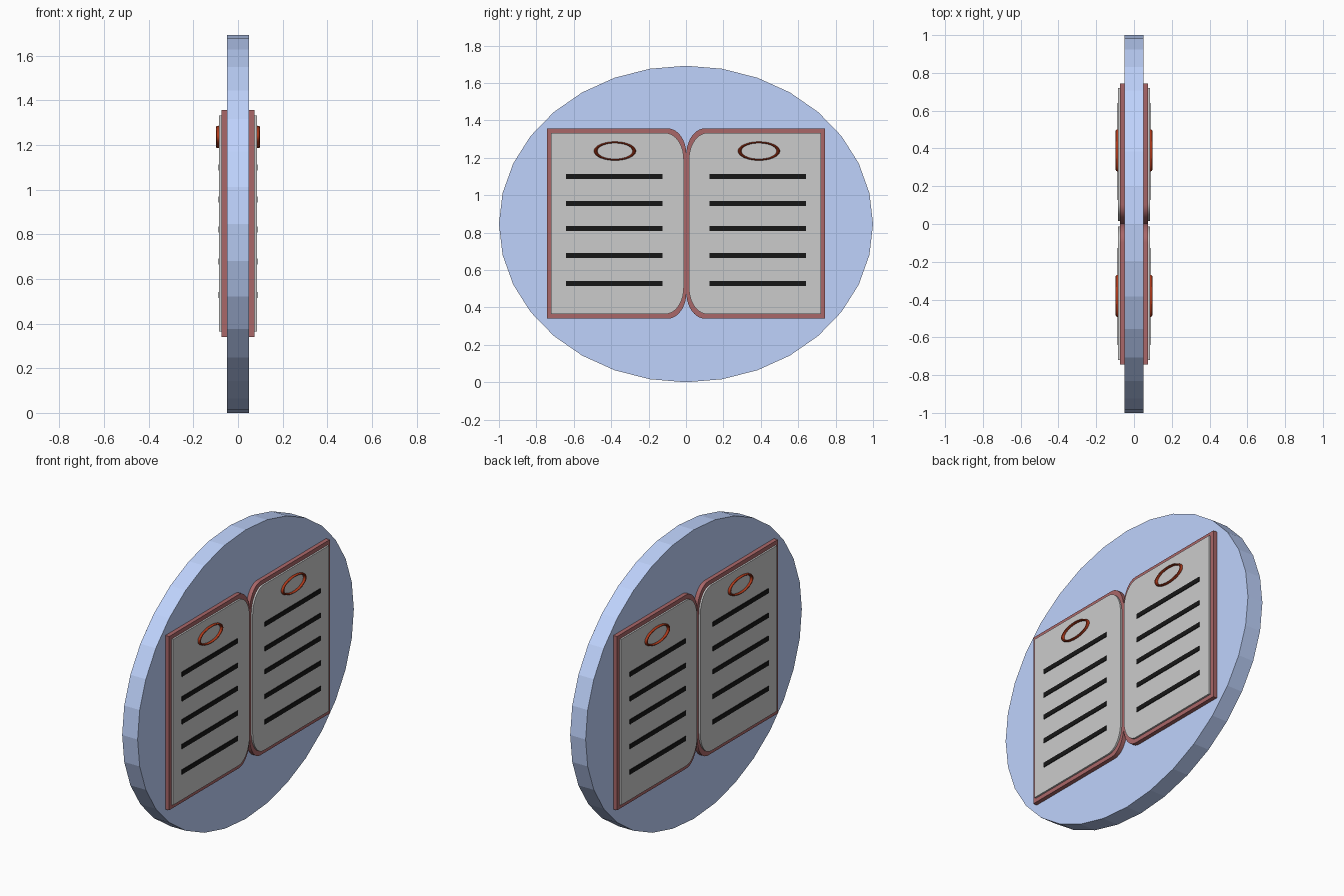
import bpy, bmesh
from math import pi, cos, sin

if "Cube" in bpy.data.objects:
    bpy.data.objects.remove(bpy.data.objects["Cube"])


def material(name, rgb):
    m = bpy.data.materials.new(name)
    m.diffuse_color = (*rgb, 1)
    m.use_nodes = True
    m.node_tree.nodes["Principled BSDF"].inputs["Base Color"].default_value = m.diffuse_color
    return m


BLUE = material("blue", (0.52, 0.65, 0.98))
MAROON = material("maroon", (0.40, 0.135, 0.14))
PAPER = material("paper", (0.80, 0.82, 0.83))
BLACK = material("black", (0.008, 0.008, 0.008))
RED = material("rust_red", (0.42, 0.04, 0.01))


def slab(name, profile, x0, x1, mat, mirror=True):
    """Extrude a closed (y, z) outline from x0 to x1, optionally on both faces."""
    bm = bmesh.new()
    face = bm.faces.new([bm.verts.new((x0, y, z)) for y, z in profile])
    ext = bmesh.ops.extrude_face_region(bm, geom=[face])
    verts = [g for g in ext["geom"] if isinstance(g, bmesh.types.BMVert)]
    bmesh.ops.translate(bm, verts=verts, vec=(x1 - x0, 0, 0))
    bmesh.ops.recalc_face_normals(bm, faces=bm.faces)
    me = bpy.data.meshes.new(name)
    bm.to_mesh(me)
    bm.free()
    ob = bpy.data.objects.new(name, me)
    bpy.context.collection.objects.link(ob)
    me.materials.append(mat)
    if mirror:
        both_faces(ob)
    return ob


def both_faces(ob):
    mod = ob.modifiers.new("both_faces", "MIRROR")
    mod.use_axis = (True, False, False)
    mod.use_clip = False


def leaf(inner, outer, z0, z1, ry, rz, n=10):
    """Rectangle whose two corners at the spine are rounded."""
    s = 1 if outer > inner else -1
    cy = inner + s * ry
    pts = [(outer, z0), (outer, z1)]
    for i in range(n + 1):
        a = pi / 2 * i / n
        pts.append((cy - s * ry * sin(a), z1 - rz + rz * cos(a)))
    for i in range(n + 1):
        a = pi / 2 * i / n
        pts.append((cy - s * ry * cos(a), z0 + rz - rz * sin(a)))
    return pts


def smooth(ob):
    bpy.ops.object.select_all(action="DESELECT")
    ob.select_set(True)
    bpy.context.view_layer.objects.active = ob
    bpy.ops.object.shade_smooth_by_angle()


# oval backing disc
oval = [(cos(2 * pi * i / 32), 0.846 + 0.846 * sin(2 * pi * i / 32)) for i in range(32)]
slab("backing_disc", oval, -0.05, 0.05, BLUE, mirror=False)

for side, s in (("left", -1), ("right", 1)):
    # cover and page of each half of the open book
    smooth(slab(f"{side}_cover", leaf(0.002, s * 0.743, 0.34, 1.357, 0.10, 0.14),
                0.045, 0.074, MAROON))
    smooth(slab(f"{side}_page", leaf(0.002 + s * 0.014, s * 0.721, 0.364, 1.333, 0.10, 0.14),
                0.07, 0.084, PAPER))

    # ruled lines
    for k, z in enumerate((1.10, 0.956, 0.822, 0.677, 0.528)):
        a, b = s * 0.126, s * 0.641
        slab(f"{side}_line_{k + 1}",
             [(a, z - 0.0135), (b, z - 0.0135), (b, z + 0.0135), (a, z + 0.0135)],
             0.08, 0.088, BLACK)

    # oval ring at the head of the page
    bpy.ops.mesh.primitive_torus_add(major_segments=48, minor_segments=12,
                                     major_radius=0.103, minor_radius=0.009,
                                     location=(0, 0, 0))
    ring = bpy.context.object
    ring.name = f"{side}_ring"
    cy = 0.39 if s > 0 else -0.38
    for v in ring.data.vertices:
        x, y, z = v.co
        v.co = (0.084 + z * 1.5, cy + y, 1.236 + x * 0.45)
    bm = bmesh.new()
    bm.from_mesh(ring.data)
    bmesh.ops.recalc_face_normals(bm, faces=bm.faces)
    bm.to_mesh(ring.data)
    bm.free()
    ring.data.materials.append(RED)
    both_faces(ring)
    smooth(ring)
